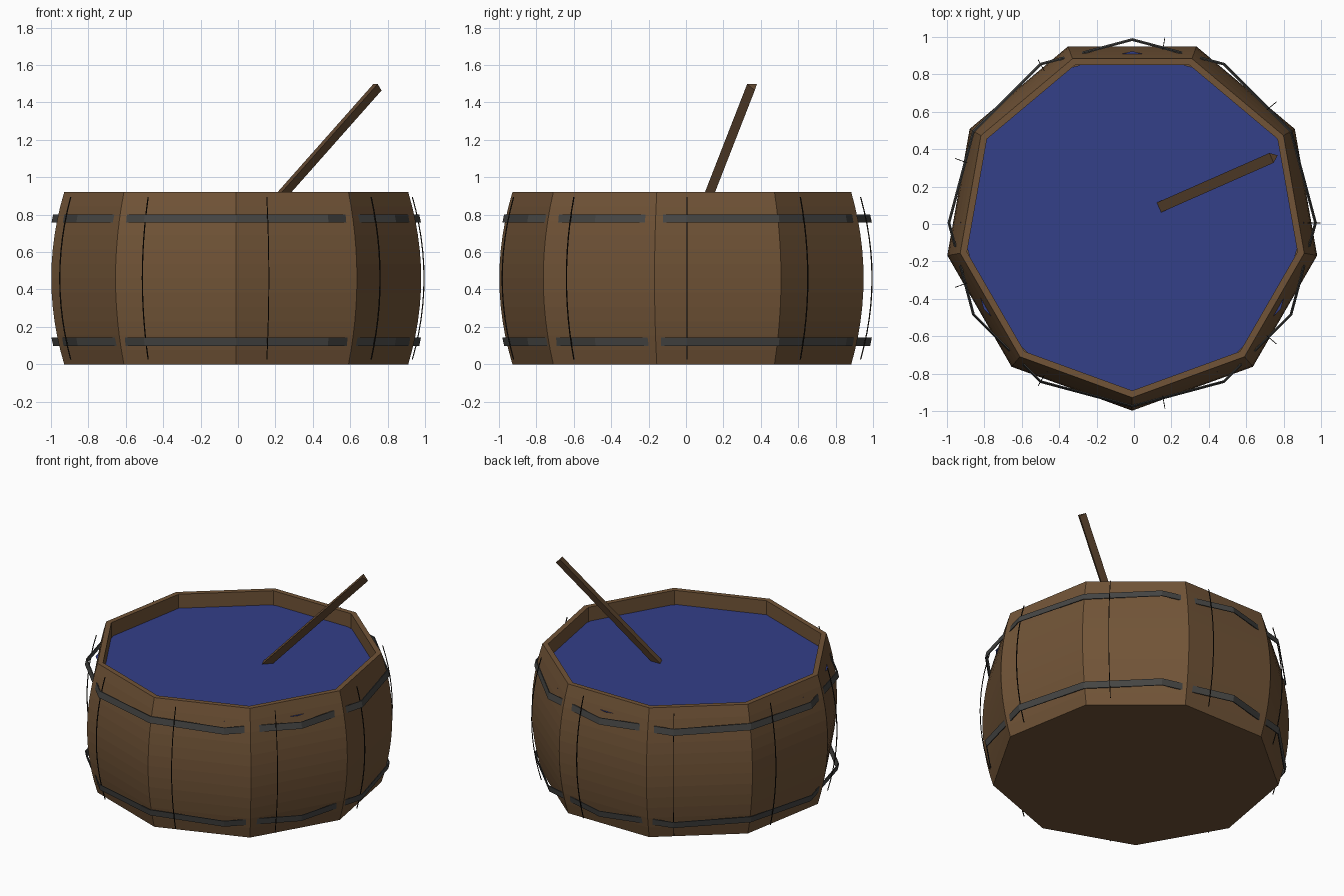
import bpy, bmesh, math
from mathutils import Vector

if "Cube" in bpy.data.objects:
    bpy.data.objects.remove(bpy.data.objects["Cube"])

CX, CY, H = -0.0095, 0.006, 0.92


def material(name, rgb):
    m = bpy.data.materials.new(name)
    m.diffuse_color = (*rgb, 1)
    m.use_nodes = True
    m.node_tree.nodes["Principled BSDF"].inputs["Base Color"].default_value = m.diffuse_color
    return m


wood = material("wood", (0.165, 0.088, 0.038))
dark = material("dark_wood", (0.012, 0.009, 0.006))
iron = material("iron", (0.06, 0.06, 0.057))
blue = material("water_blue", (0.033, 0.05, 0.25))
stick_wood = material("stick_wood", (0.13, 0.07, 0.033))


def bulge(z):
    return 1.004 - 0.07 * ((z - H / 2) / (H / 2)) ** 2


def finish(name, bm, mat):
    bmesh.ops.recalc_face_normals(bm, faces=bm.faces)
    me = bpy.data.meshes.new(name)
    bm.to_mesh(me)
    bm.free()
    me.materials.append(mat)
    ob = bpy.data.objects.new(name, me)
    bpy.context.collection.objects.link(ob)
    return ob


def loft(name, sections, mat, closed=False, caps=True):
    """Join equal-sized rings of points with quads."""
    bm = bmesh.new()
    rings = [[bm.verts.new(p) for p in s] for s in sections]
    for lo, hi in zip(rings, rings[1:] + ([rings[0]] if closed else [])):
        for k in range(len(lo)):
            j = (k + 1) % len(lo)
            bm.faces.new((lo[k], lo[j], hi[j], hi[k]))
    if caps:
        bm.faces.new(rings[0][::-1])
        bm.faces.new(rings[-1])
    return finish(name, bm, mat)


def ring(r, z, sides, start):
    angles = (math.radians(start) + math.tau * k / sides for k in range(sides))
    return [(CX + r * math.cos(a), CY + r * math.sin(a), z) for a in angles]


# Nine-sided barrel wall with rim and closed floor
profile = [(bulge(H * i / 12), H * i / 12) for i in range(13)] + [(0.897, H), (0.897, 0.05)]
loft("barrel", [ring(r, z, 9, -90) for r, z in profile], wood)

# Water surface, twelve-sided
bm = bmesh.new()
bmesh.ops.create_circle(bm, cap_ends=True, segments=12, radius=0.918)
finish("water", bm, blue).location = (CX, CY, 0.82)

# Thin iron hoops, twelve-sided, leaning with the wall
for name, z in (("lower_hoop", 0.12), ("upper_hoop", 0.78)):
    lean = 0.0045 if z < H / 2 else -0.0045
    section = ((-1, 0), (1, 0), (1, -0.006), (-1, -0.006))
    loft(name, [ring(0.983 + s * lean + inset, z + s * 0.022, 12, 0) for s, inset in section],
         iron, closed=True, caps=False)

# Thin stave seams following the bulge
for k in range(9):
    a = math.radians(40 * k)
    out, side = Vector((math.cos(a), math.sin(a), 0)), Vector((-math.sin(a), math.cos(a), 0))
    sections = []
    for i in range(13):
        z = 0.025 + 0.87 * i / 12
        c = Vector((CX, CY, z)) + out * bulge(z)
        sections.append([c + out * u * 0.003 + side * v * 0.002
                         for u, v in ((-1, -1), (1, -1), (1, 1), (-1, 1))])
    loft(f"stave_seam_{k + 1}", sections, dark)

# Slanted three-sided stirring stick, flat face up
p0, p1 = Vector((0.124, 0.084, 0.785)), Vector((0.746, 0.358, 1.487))
d = (p1 - p0).normalized()
w = d.cross(Vector((0, 0, 1))).normalized()
u = w.cross(d)
R = 0.033
loft("stirring_stick", [[p + (w * math.cos(a) + u * math.sin(a)) * R
                         for a in map(math.radians, (30, 150, 270))] for p in (p0, p1)], stick_wood)
